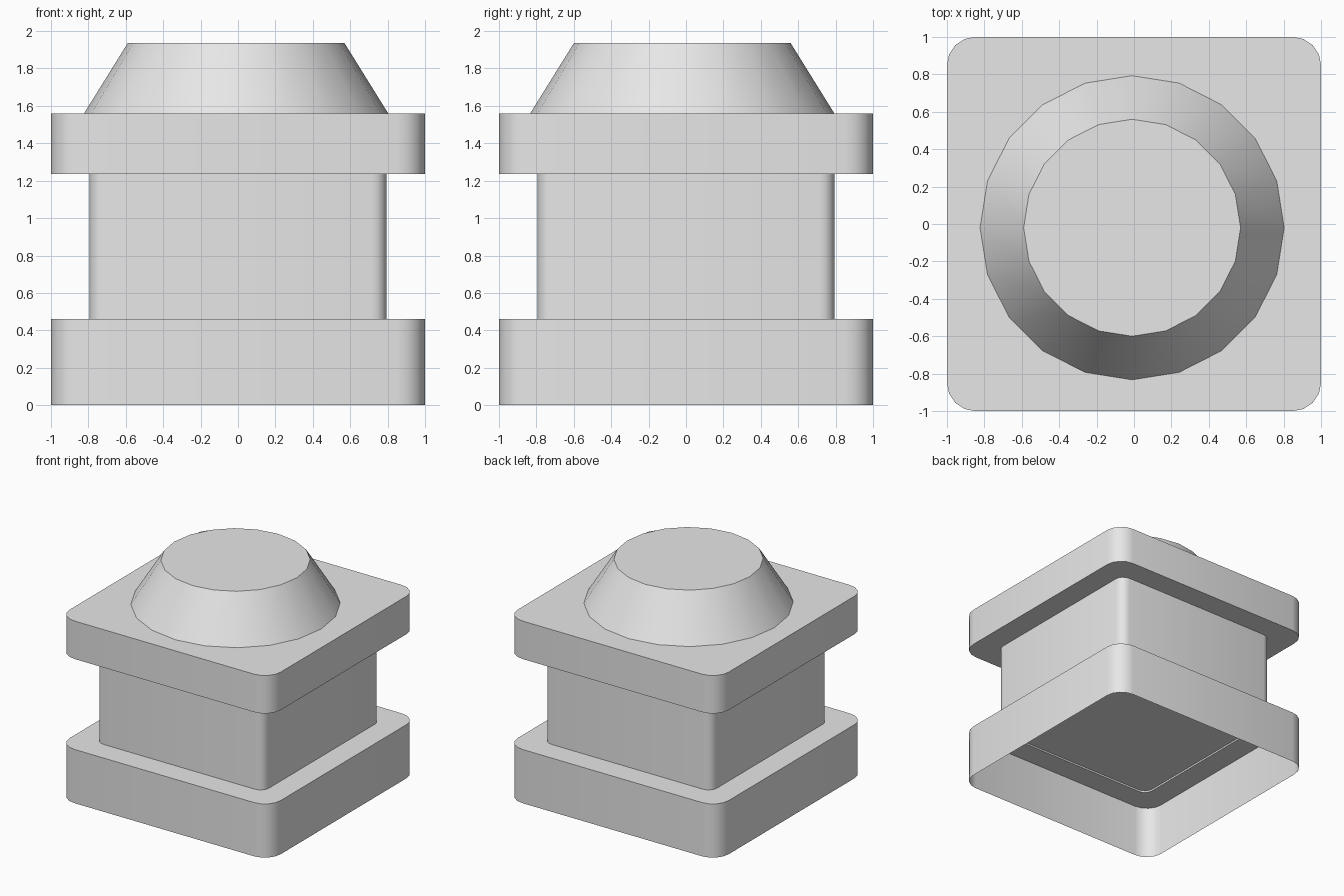
import bpy, bmesh, math

cube = bpy.data.objects.get("Cube")
if cube:
    bpy.data.objects.remove(cube, do_unlink=True)

# One plain grey for everything
grey = bpy.data.materials.new("plain grey")
grey.use_nodes = True
colour = (0.8, 0.8, 0.8, 1)
grey.diffuse_color = colour
grey.node_tree.nodes["Principled BSDF"].inputs["Base Color"].default_value = colour


def rounded_square(half, radius, steps=4):
    """Outline of a square with rounded corners, counter-clockwise."""
    points = []
    for corner in range(4):
        middle = math.pi / 4 + corner * math.pi / 2
        cx = math.copysign(half - radius, math.cos(middle))
        cy = math.copysign(half - radius, math.sin(middle))
        for i in range(steps + 1):
            a = (corner + i / steps) * math.pi / 2
            points.append((cx + radius * math.cos(a), cy + radius * math.sin(a)))
    return points


def circle(radius, cx, cy, sides=20):
    return [(cx + radius * math.cos(math.tau * i / sides),
             cy + radius * math.sin(math.tau * i / sides)) for i in range(sides)]


def loft(name, sections, cap_bottom=False, cap_top=False):
    """Skin a stack of (outline, height) sections."""
    bm = bmesh.new()
    rings = [[bm.verts.new((x, y, z)) for x, y in outline] for outline, z in sections]
    for low, high in zip(rings, rings[1:]):
        n = len(low)
        for i in range(n):
            j = (i + 1) % n
            bm.faces.new((low[i], low[j], high[j], high[i]))
    if cap_bottom:
        bm.faces.new(rings[0][::-1])
    if cap_top:
        bm.faces.new(rings[-1])
    mesh = bpy.data.meshes.new(name)
    bm.to_mesh(mesh)
    bm.free()
    mesh.materials.append(grey)
    obj = bpy.data.objects.new(name, mesh)
    bpy.context.collection.objects.link(obj)
    bpy.ops.object.select_all(action='DESELECT')
    obj.select_set(True)
    bpy.context.view_layer.objects.active = obj
    bpy.ops.object.shade_smooth_by_angle(angle=math.radians(35))
    return obj


slab = rounded_square(1.0, 0.15)
neck = rounded_square(0.795, 0.08)
z_base, z_neck, z_slab, z_top = 0.46, 1.235, 1.56, 1.935

# Base is a thin shell, open underneath, with a ledge around the body
loft("base_slab", [(slab, 0), (slab, z_base), (neck, z_base)])
# Body, its floor set just above the ledge
loft("body", [(neck, z_base), (neck, z_neck)])
loft("body_floor", [(neck, z_base + 0.015), (rounded_square(0.4, 0.04), z_base + 0.015)][::-1],
     cap_bottom=True)
# Overhanging upper slab
loft("upper_slab", [(neck, z_neck), (slab, z_neck), (slab, z_slab)], cap_top=True)
# Tapered cap, slightly off centre
loft("tapered_cap", [(circle(0.813, -0.01, -0.02), z_slab),
                     (circle(0.58, -0.01, -0.02), z_top)], cap_top=True)
